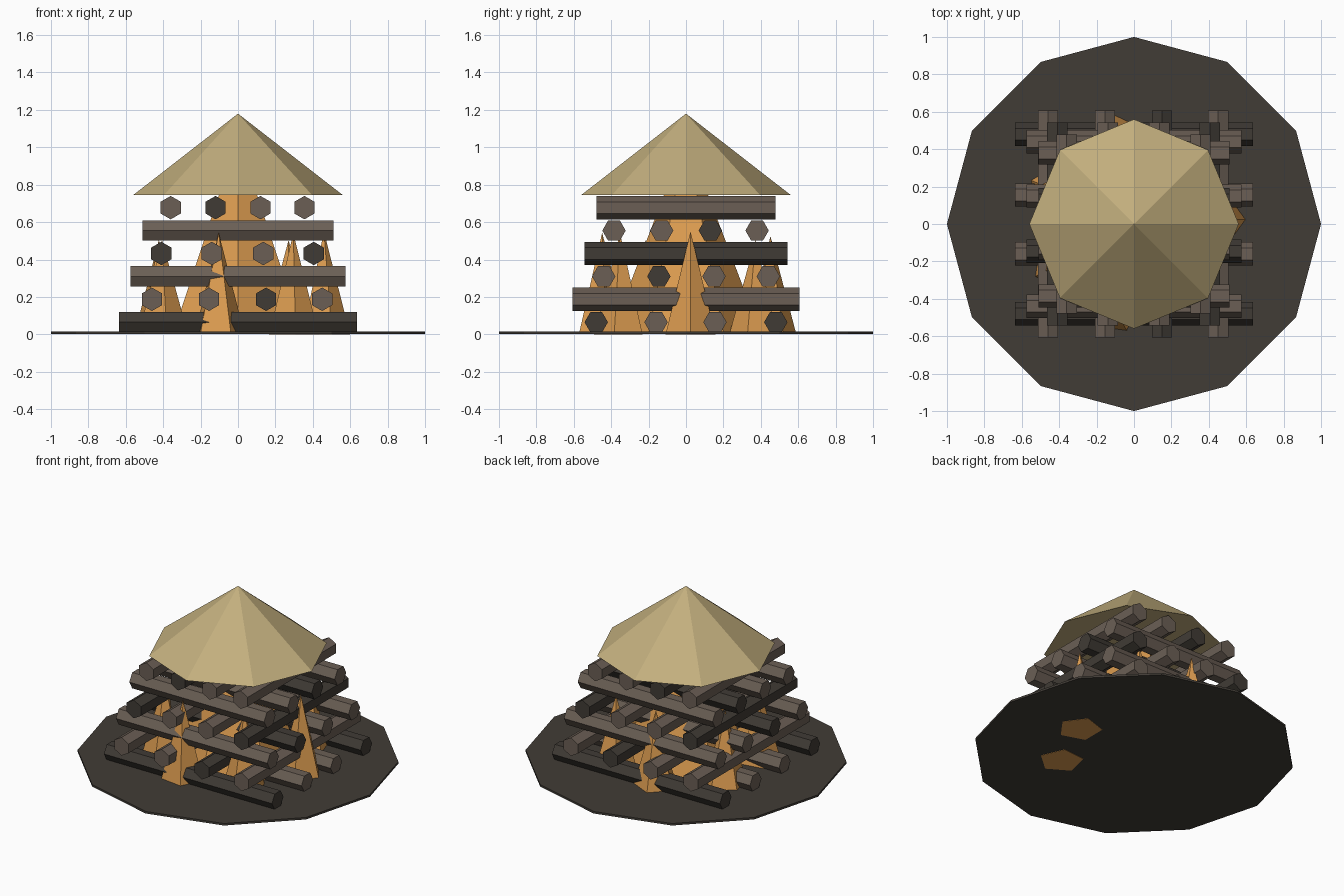
import bpy
from math import radians, cos, sin, pi
from mathutils import Matrix

cube = bpy.data.objects.get("Cube")
if cube:
    bpy.data.objects.remove(cube, do_unlink=True)


def material(name, hex_code):
    # sRGB hex to linear flat colour
    srgb = [int(hex_code[i:i + 2], 16) / 255 for i in (0, 2, 4)]
    rgb = [((c + 0.055) / 1.055) ** 2.4 for c in srgb]
    mat = bpy.data.materials.new(name)
    mat.use_nodes = True
    mat.diffuse_color = (*rgb, 1)
    bsdf = mat.node_tree.nodes["Principled BSDF"]
    bsdf.inputs["Base Color"].default_value = (*rgb, 1)
    bsdf.inputs["Roughness"].default_value = 0.9
    return mat


ASH = material("ash_ground", "413c36")
LIGHT_WOOD = material("brown_wood", "6b5f55")
DARK_WOOD = material("charred_wood", "403b35")
FLAME = material("flame_orange", "dc9c50")
STRAW = material("straw", "c3af7e")


def cone(name, mat, sides, r_bottom, r_top, height, x=0, y=0, z=0, phase=0):
    """Faceted cone or prism standing at z, first corner at the phase angle."""
    bpy.ops.mesh.primitive_cone_add(vertices=sides, radius1=r_bottom,
                                    radius2=r_top, depth=height)
    ob = bpy.context.object
    ob.name = name
    # the primitive starts its ring on +y
    ob.data.transform(Matrix.Rotation(radians(phase - 90), 4, "Z")
                      @ Matrix.Translation((0, 0, height / 2)))
    ob.location = (x, y, z)
    ob.data.materials.append(mat)
    return ob


def log(name, mat, along_x, offset, z, half):
    """Six-sided log lying along x or y."""
    ob = cone(name, mat, 6, 0.0625, 0.0625, 2 * half, phase=90)
    ob.data.transform(Matrix.Translation((0, 0, -half)))
    if along_x:
        ob.data.transform(Matrix.Rotation(pi / 2, 4, "Y"))
        ob.location = (0, offset, z)
    else:
        ob.data.transform(Matrix.Rotation(pi / 2, 4, "X")
                          @ Matrix.Rotation(pi / 2, 4, "Z")
                          @ Matrix.Rotation(pi / 2, 4, "Z"))
        ob.location = (offset, 0, z)
    return ob


# Ground disc and straw roof
cone("ground_disc", ASH, 12, 1, 1, 0.014, z=0.002)
cone("straw_roof", STRAW, 8, 0.56, 0, 0.435, z=0.745)

# Crossed log layers: four offsets, and D marks a charred log
layers = [
    ((-0.48, -0.16, 0.155, 0.48), "DLLD"),
    ((-0.46, -0.155, 0.15, 0.45), "LLDL"),
    ((-0.44, -0.145, 0.15, 0.44), "LDLL"),
    ((-0.41, -0.14, 0.135, 0.405), "DLLD"),
    ((-0.385, -0.13, 0.13, 0.38), "LLDL"),
    ((-0.36, -0.12, 0.12, 0.355), "LDLL"),
]
for i, (offsets, tones) in enumerate(layers):
    for j, (offset, tone) in enumerate(zip(offsets, tones)):
        log(f"log_{i + 1}_{j + 1}", DARK_WOOD if tone == "D" else LIGHT_WOOD,
            i % 2 == 0, offset, 0.065 + 0.1225 * i, 0.637 - 0.0315 * i)

# Large inner flame, then a ring of small ones: angle, corner angle, height, base
cone("center_flame", FLAME, 6, 0.4, 0, 1.05, z=0.005, phase=90)
ring = [(3, 0, 0.55, 0), (54, 54, 0.5, 0.004), (101, 101, 0.52, 0.004),
        (157, 157, 0.5, 0.004), (208, 208, 0.5, 0.004),
        (257, 298, 0.54, 0.004), (310, 275, 0.54, 0)]
for k, (angle, corner, height, base) in enumerate(ring):
    a = radians(angle)
    cone(f"small_flame_{k + 1}", FLAME, 5, 0.14, 0, height,
         0.46 * cos(a), 0.46 * sin(a), base, corner)
